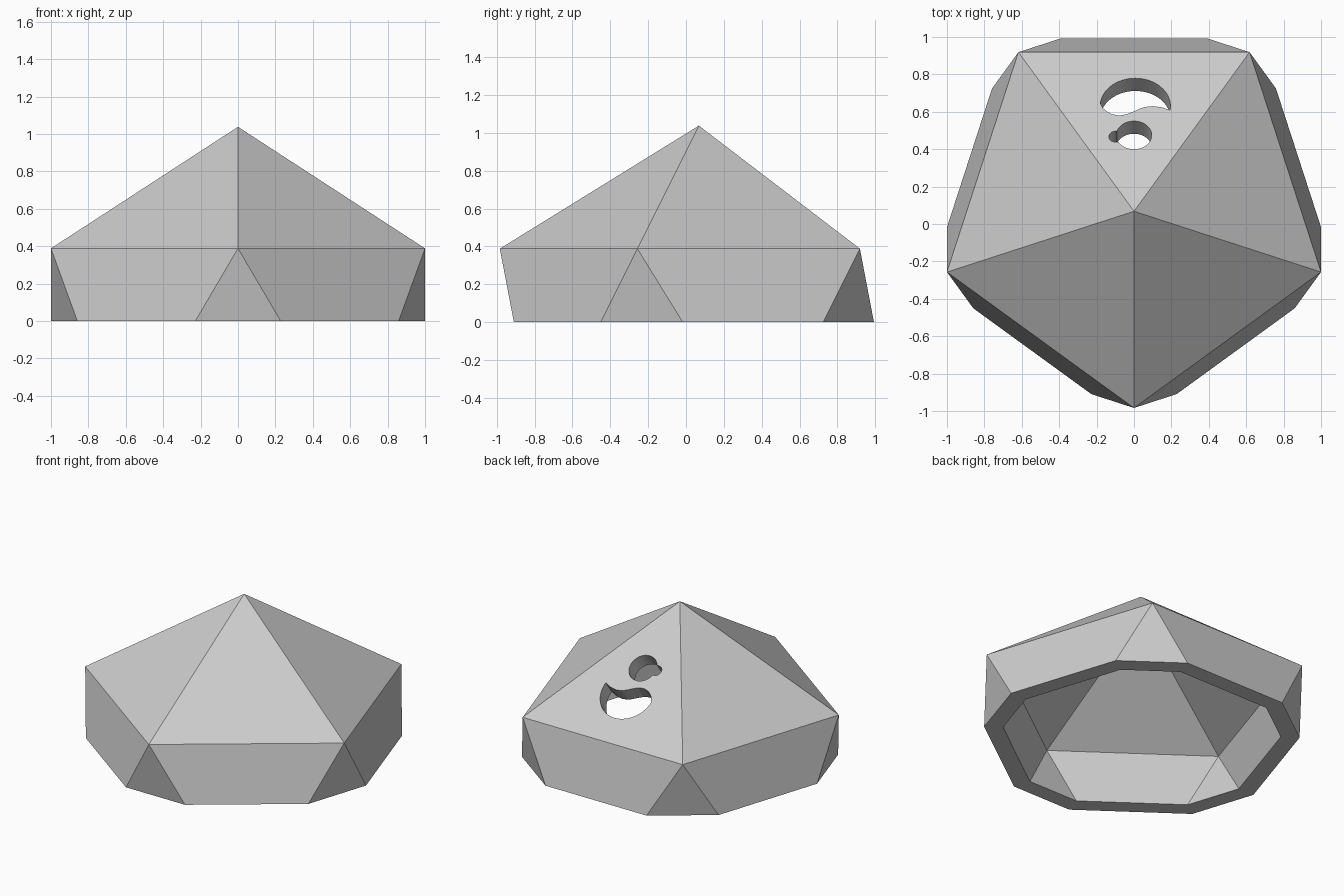
import bpy, bmesh
from math import sin, cos, radians, sqrt
from mathutils import Matrix, Vector

cube = bpy.data.objects.get("Cube")
if cube:
    bpy.data.objects.remove(cube)

RING = 1 / cos(radians(18))          # radius of the pentagon ring
RADIUS = RING * sqrt(5) / 2          # radius of the full icosahedron
CENTRE = Vector((0, 0.068, 1.038 - RADIUS))
INNER = 0.88                         # size of the cavity against the outside
BACK = 2                             # roof face that carries the openings

# Frame lying on the back roof face
apex = CENTRE + Vector((0, 0, RADIUS))
edge_mid = CENTRE + Vector((0, RING * cos(radians(36)), RING / 2))
down = (edge_mid - apex).normalized()
normal = Vector((1, 0, 0)).cross(down)
frame = Matrix((Vector((1, 0, 0)), down, normal)).transposed()
thickness = (apex - CENTRE).dot(normal) * (1 - INNER)


def circle(x, y, r, start, end, steps):
    angles = [radians(start + (end - start) * i / steps) for i in range(steps)]
    return [(x + r * cos(a), y + r * sin(a)) for a in angles]


def on_face(y):
    return (y - apex.y) / down.y


# Comma-shaped opening: round top and a wavy lower edge
wave = [(-0.18, 0.645), (-0.168, 0.622), (-0.15, 0.605), (-0.12, 0.588),
        (-0.08, 0.58), (-0.04, 0.586), (0, 0.602), (0.03, 0.616),
        (0.06, 0.626), (0.1, 0.63), (0.15, 0.624), (0.175, 0.615)]
comma = circle(0.007, on_face(0.63), 0.188, -8, 176, 32)
comma += [(x, on_face(y)) for x, y in wave]

# Small round opening with a side lobe
mid = on_face(0.475)
dot = circle(0, mid, 0.095, 208, 524, 32)
dot += circle(-0.098, mid - 0.01, 0.037, 80, 292, 12)

bm = bmesh.new()


def add_loop(points):
    verts = [bm.verts.new(p) for p in points]
    edges = [bm.edges.new((v, verts[i - 1])) for i, v in enumerate(verts)]
    return verts, edges


def join_loops(first, second):
    for i in range(len(first)):
        bm.faces.new((first[i - 1], first[i], second[i], second[i - 1]))


def add_cap(scale, depth):
    """Upper icosahedron cut at the ground; returns its rim and opening loops."""
    def ring(turn, side):
        angles = [radians(turn + 72 * k) for k in range(5)]
        return [CENTRE + scale * Vector((RING * cos(a), RING * sin(a), side * RING / 2))
                for a in angles]

    upper, lower = ring(-90, 1), ring(-54, -1)
    cut = upper[0].z / (upper[0].z - lower[0].z)
    rim = []
    for k in range(5):
        for corner in (upper[k], upper[(k + 1) % 5]):
            rim.append(bm.verts.new(corner.lerp(lower[k], cut)))
    top = bm.verts.new(CENTRE + Vector((0, 0, RADIUS * scale)))
    shoulder = [bm.verts.new(p) for p in upper]

    # Belt of alternating trapezoids and triangles, then the roof
    for k in range(5):
        here, after = shoulder[k], shoulder[(k + 1) % 5]
        bm.faces.new((here, rim[2 * k], rim[2 * k + 1], after))
        bm.faces.new((here, rim[2 * k - 1], rim[2 * k]))
        if k != BACK:
            bm.faces.new((top, here, after))

    # Back roof face, filled around the two openings
    border = [bm.edges.get((a, b)) for a, b in
              ((top, shoulder[BACK]), (shoulder[BACK], shoulder[BACK + 1]),
               (shoulder[BACK + 1], top))]
    holes = []
    for outline in (comma, dot):
        verts, edges = add_loop([apex + frame @ Vector((x, y, -depth)) for x, y in outline])
        holes.append(verts)
        border += edges
    bmesh.ops.triangle_fill(bm, edges=border, normal=normal, use_beauty=True)
    return [rim] + holes


# Hollow shell: outside and cavity joined by the flat rim and the opening walls
for outer, inner in zip(add_cap(1, 0), add_cap(INNER, thickness)):
    join_loops(outer, inner)
bmesh.ops.recalc_face_normals(bm, faces=bm.faces[:])

mesh = bpy.data.meshes.new("faceted_shell")
bm.to_mesh(mesh)
bm.free()
shell = bpy.data.objects.new("faceted_shell", mesh)
bpy.context.scene.collection.objects.link(shell)

grey = bpy.data.materials.new("plain grey")
grey.use_nodes = True
colour = (0.6, 0.6, 0.6, 1)
grey.diffuse_color = colour
grey.node_tree.nodes["Principled BSDF"].inputs["Base Color"].default_value = colour
mesh.materials.append(grey)
